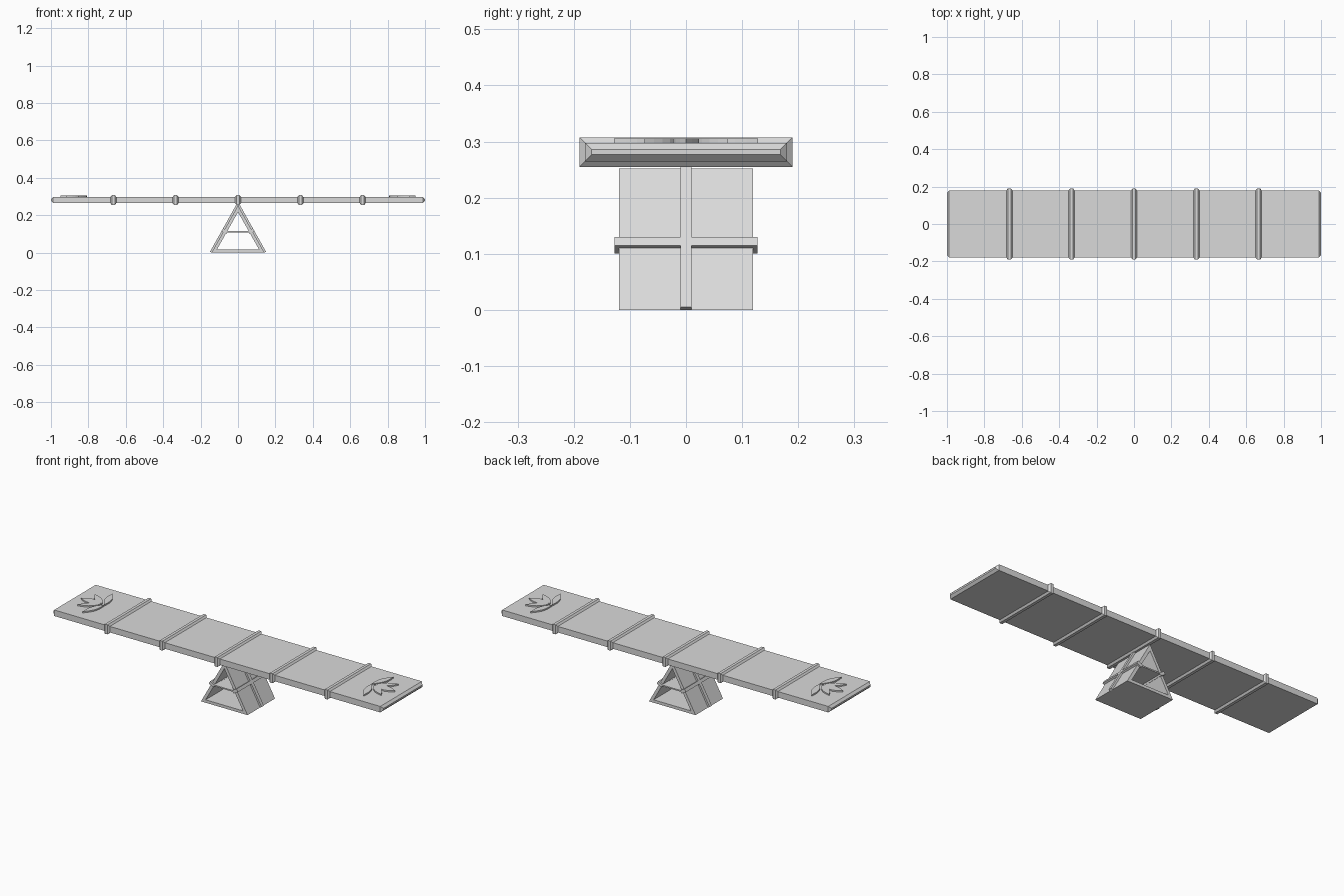
import bpy, bmesh, math
from mathutils import Vector

cube = bpy.data.objects.get("Cube")
if cube:
    bpy.data.objects.remove(cube, do_unlink=True)

grey = bpy.data.materials.new("light_grey")
grey.use_nodes = True
grey.diffuse_color = (0.7, 0.7, 0.7, 1)
grey.node_tree.nodes["Principled BSDF"].inputs["Base Color"].default_value = (0.7, 0.7, 0.7, 1)


def finish(name, bm):
    bmesh.ops.recalc_face_normals(bm, faces=bm.faces)
    mesh = bpy.data.meshes.new(name)
    bm.to_mesh(mesh)
    bm.free()
    mesh.materials.append(grey)
    obj = bpy.data.objects.new(name, mesh)
    bpy.context.collection.objects.link(obj)
    return obj


def loft(name, rings, capped=True):
    """Skin a list of equal-length point rings."""
    bm = bmesh.new()
    rows = [[bm.verts.new(p) for p in ring] for ring in rings]
    n = len(rows[0])
    pairs = list(zip(rows, rows[1:]))
    if not capped:
        pairs.append((rows[-1], rows[0]))
    for a, b in pairs:
        for i in range(n):
            j = (i + 1) % n
            bm.faces.new((a[i], a[j], b[j], b[i]))
    if capped:
        bm.faces.new(rows[0])
        bm.faces.new(rows[-1])
    return finish(name, bm)


def extrude_y(name, outline, half):
    return loft(name, [[(x, y, z) for x, z in outline] for y in (-half, half)])


# Plank: rectangular section with chamfered ends
MID, HALF_T, HALF_W = 0.281, 0.0165, 0.18


def section(x, grow):
    w, t = HALF_W + grow, HALF_T + grow
    return [(x, -w, MID - t), (x, w, MID - t), (x, w, MID + t), (x, -w, MID + t)]


loft("plank", [section(x, g) for x, g in
               ((-1, -0.012), (-0.988, 0), (0.988, 0), (1, -0.012))])

# Raised ribs wrapped around the plank
for k in range(-2, 3):
    c = k / 3
    loft("plank_rib", [section(c + dx, g) for dx, g in
                       ((-0.017, -0.001), (-0.008, 0.0095), (0.008, 0.0095), (0.017, -0.001))])

# Hollow triangular support
outer = [(-0.141, 0), (0.141, 0), (0, 0.252)]
inner = [(-0.113, 0.016), (0.113, 0.016), (0, 0.217)]
loft("support_frame", [[(x, y, z) for x, z in tri] for tri, y in
                       ((outer, -0.119), (outer, 0.119), (inner, 0.119), (inner, -0.119))],
     capped=False)

# Strips lying on the sloping sides, each a slab between two heights
slope = Vector((-0.141, 0.252)).normalized()
normal = Vector((slope.y, -slope.x))
foot = Vector((0.141, 0))


def slope_strip(name, side, z0, z1, half, depth):
    a, b = (foot + slope * (z / slope.y) for z in (z0, z1))
    pts = (a - normal * depth, a + normal * 0.01, b + normal * 0.01, b - normal * depth)
    extrude_y(name, [(side * p.x, p.y) for p in pts], half)


for side in (-1, 1):
    slope_strip("upright_strip", side, 0, 0.252, 0.01, 0.001)
    slope_strip("cross_band", side, 0.11, 0.125, 0.127, 0.02)

# Thin shelf across the inside of the support
extrude_y("support_shelf", [(-0.072, 0.108), (0.072, 0.108), (0.069, 0.115), (-0.069, 0.115)], 0.126)


# Raised flower petals near both plank ends
def petal(base, angle, length, width, side):
    steps = 7
    t = [i / steps for i in range(steps + 1)]
    edge = [(u * length, width * math.sin(math.pi * u)) for u in t]
    edge += [(u * length, -width * math.sin(math.pi * u)) for u in t[-2:0:-1]]
    ca, sa = math.cos(angle), math.sin(angle)
    flat = [(side * (base + u * ca - v * sa), u * sa + v * ca) for u, v in edge]
    top = MID + HALF_T
    loft("petal", [[(x, y, z) for x, y in flat] for z in (top - 0.002, top + 0.0075)])


for side in (-1, 1):
    petal(0.835, 0, 0.115, 0.024, side)
    for s in (-1, 1):
        petal(0.825, s * math.radians(38), 0.12, 0.018, side)
        petal(0.81, s * math.radians(72), 0.135, 0.018, side)
